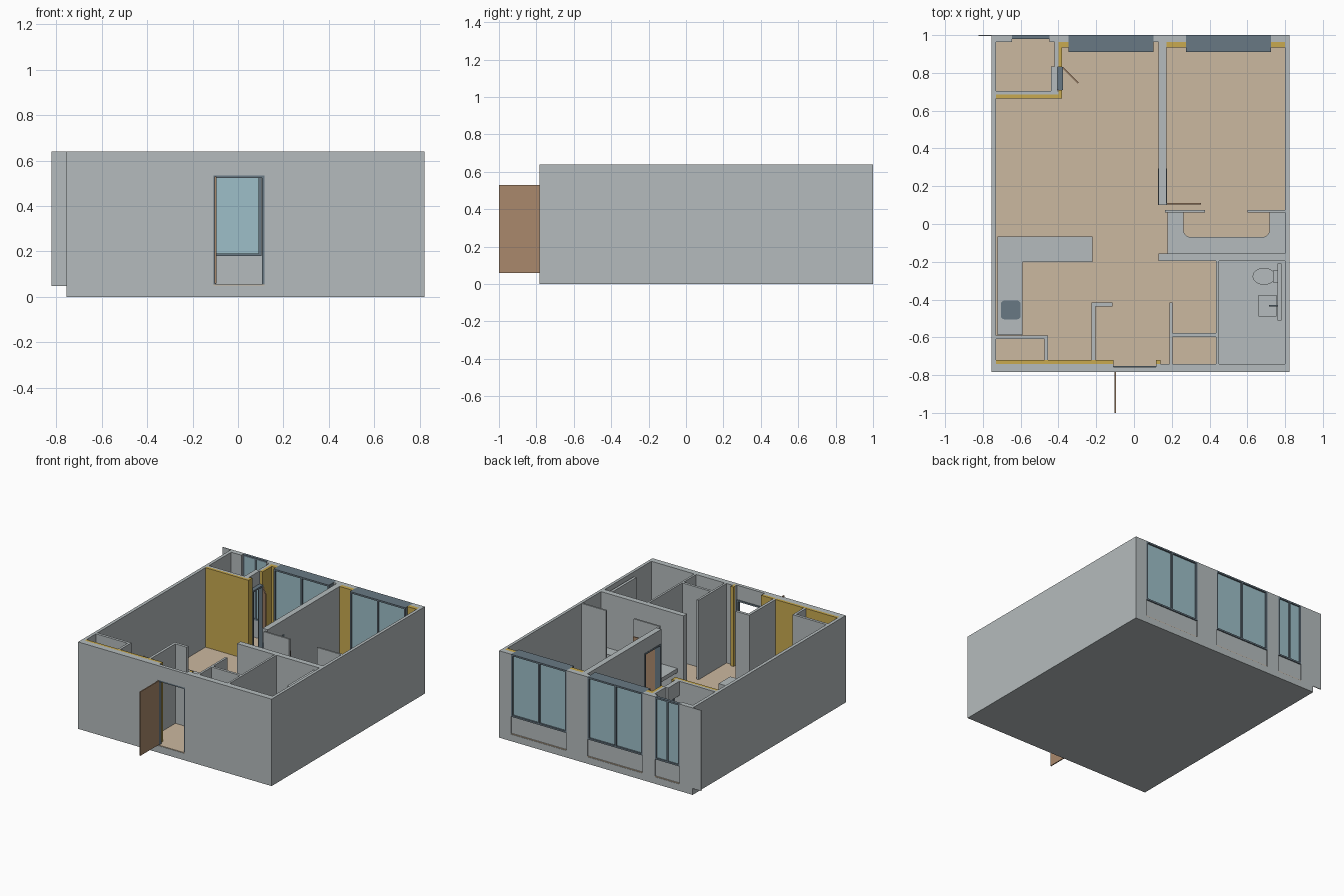
import bpy, bmesh
from math import cos, sin, pi, radians
from mathutils import Matrix

cube = bpy.data.objects.get("Cube")
if cube:
    bpy.data.objects.remove(cube, do_unlink=True)


def material(name, r, g, b):
    m = bpy.data.materials.new(name)
    m.use_nodes = True
    m.diffuse_color = (r, g, b, 1)
    m.node_tree.nodes["Principled BSDF"].inputs["Base Color"].default_value = (r, g, b, 1)
    return m


GREY = material("wall_grey", 0.46, 0.50, 0.51)
TAN = material("floor_tan", 0.60, 0.48, 0.35)
YELLOW = material("accent_yellow", 0.58, 0.40, 0.08)
SLATE = material("frame_slate", 0.14, 0.19, 0.23)
GLASS = material("glass_blue", 0.34, 0.52, 0.58)
BROWN = material("door_brown", 0.40, 0.25, 0.15)

# Shell limits
LEFT, RIGHT, FRONT, BACK = -0.754, 0.822, -0.783, 1.0
LEFT_IN, RIGHT_IN, FRONT_IN, BACK_IN = -0.73, 0.80, -0.74, 0.963
FLOOR, TOP, DOOR_TOP, SILL = 0.055, 0.64, 0.535, 0.18
COUNTER, DESK = 0.27, 0.24


def finish(name, bm, mat):
    bmesh.ops.recalc_face_normals(bm, faces=bm.faces)
    mesh = bpy.data.meshes.new(name)
    bm.to_mesh(mesh)
    bm.free()
    mesh.materials.append(mat)
    ob = bpy.data.objects.new(name, mesh)
    bpy.context.scene.collection.objects.link(ob)
    return ob


def box(name, x0, x1, y0, y1, z0=FLOOR, z1=TOP, mat=GREY):
    bm = bmesh.new()
    bmesh.ops.create_cube(bm, size=1)
    for v in bm.verts:
        v.co = ((x0 + x1) / 2 + v.co.x * (x1 - x0),
                (y0 + y1) / 2 + v.co.y * (y1 - y0),
                (z0 + z1) / 2 + v.co.z * (z1 - z0))
    return finish(name, bm, mat)


def arc(cx, cy, rx, ry, start, end, steps=8):
    angles = [radians(start + (end - start) * i / steps) for i in range(steps + 1)]
    return [(cx + rx * cos(a), cy + ry * sin(a)) for a in angles]


def prism(name, outline, z0, z1, mat=GREY):
    bm = bmesh.new()
    face = bm.faces.new([bm.verts.new((x, y, z0)) for x, y in outline])
    new = bmesh.ops.extrude_face_region(bm, geom=[face])["geom"]
    bmesh.ops.translate(bm, vec=(0, 0, z1 - z0),
                        verts=[g for g in new if isinstance(g, bmesh.types.BMVert)])
    return finish(name, bm, mat)


def frame(name, along, a0, a1, d0, d1, z0, z1, t=0.012, sill=False, mullion=False):
    """Rectangular frame running along x or y, with depth d0 to d1."""
    def bar(part, s0, s1, b0, b1):
        spans = (s0, s1, d0, d1) if along == "x" else (d0, d1, s0, s1)
        box(name + part, *spans, b0, b1, SLATE)
    bar("_start_jamb", a0, a0 + t, z0, z1)
    bar("_end_jamb", a1 - t, a1, z0, z1)
    bar("_head", a0, a1, z1 - t, z1)
    if sill:
        bar("_sill", a0, a1, z0, z0 + t)
    if mullion:
        mid = (a0 + a1) / 2
        bar("_mullion", mid - t / 2, mid + t / 2, z0, z1)


# Slab, floors and outer walls
box("base_slab", LEFT, RIGHT, FRONT, BACK, 0, 0.05)
box("main_floor", LEFT_IN, RIGHT_IN, FRONT + 0.002, BACK - 0.002, 0.05, FLOOR, TAN)
box("bathroom_floor", 0.45, RIGHT_IN, FRONT_IN, -0.196, FLOOR, FLOOR + 0.004)
box("left_outer_wall", LEFT, LEFT_IN, FRONT, BACK, 0)
box("right_outer_wall", RIGHT_IN, RIGHT, FRONT, BACK, 0)
DOOR_L, DOOR_R = -0.108, 0.117
box("front_wall_left", LEFT, DOOR_L, FRONT, FRONT_IN, 0)
box("front_wall_right", DOOR_R, RIGHT, FRONT, FRONT_IN, 0)
box("entry_lintel", DOOR_L, DOOR_R, FRONT, FRONT + 0.025, DOOR_TOP)
box("facade_fin", -0.822, LEFT, BACK - 0.005, BACK, 0.047)

# Back wall piers and windows
windows = [("balcony", -0.647, -0.447, 0.98),
           ("living", -0.347, 0.103, 0.91),
           ("bedroom", 0.275, 0.726, 0.91)]
edge = LEFT
for room, x0, x1, inner in windows:
    box(room + "_back_pier", edge, x0, BACK_IN, BACK, 0)
    box(room + "_parapet", x0, x1, max(inner, BACK_IN), BACK - 0.008, FLOOR, SILL)
    frame(room + "_window", "x", x0, x1, inner, BACK, SILL, TOP, sill=True, mullion=True)
    panes = [BACK - 0.012] if inner > BACK_IN else [BACK - 0.015, inner + 0.012]
    for y in panes:
        box(room + "_glass", x0 + 0.01, x1 - 0.01, y - 0.003, y + 0.003, SILL + 0.01, TOP - 0.01, GLASS)
    edge = x1
box("corner_back_pier", edge, RIGHT, BACK_IN, BACK, 0)

# Yellow wall linings
for part, x0, x1, y0, y1 in [
        ("front", LEFT_IN, DOOR_L - 0.005, FRONT_IN, -0.72),
        ("entry_left", -0.135, DOOR_L, -0.76, -0.72),
        ("entry_right", DOOR_R, 0.14, -0.76, -0.72),
        ("balcony", LEFT_IN, -0.38, 0.665, 0.685),
        ("balcony_corner", -0.40, -0.38, 0.665, 0.71),
        ("balcony_side", -0.40, -0.38, 0.83, BACK_IN),
        ("living_back", -0.38, -0.347, 0.935, BACK_IN),
        ("bedroom_back_left", 0.172, 0.275, 0.935, BACK_IN),
        ("bedroom_back_right", 0.726, RIGHT_IN, 0.935, BACK_IN)]:
    box(part + "_lining", x0, x1, y0, y1, mat=YELLOW)

# Balcony room
box("balcony_wall", LEFT_IN, -0.40, 0.685, 0.705)
box("balcony_side_wall", -0.42, -0.40, 0.83, BACK_IN)
box("balcony_lintel", -0.44, -0.405, 0.705, 0.835, DOOR_TOP)
frame("balcony_door_frame", "y", 0.71, 0.83, -0.405, -0.375, FLOOR, DOOR_TOP + 0.01)

# Bedroom partition with doorway
box("bedroom_partition", 0.13, 0.172, 0.295, BACK_IN)
box("bedroom_lintel", 0.13, 0.172, 0.10, 0.295, DOOR_TOP)
frame("bedroom_door_frame", "y", 0.10, 0.295, 0.128, 0.174, FLOOR, DOOR_TOP)

# Dressing area
box("dressing_screen_left", 0.165, 0.375, 0.06, 0.073)
box("dressing_screen_right", 0.60, RIGHT_IN, 0.06, 0.073)
box("dressing_back_wall", 0.13, RIGHT_IN, -0.196, -0.155)
outline = [(0.178, 0.06), (0.178, -0.155), (RIGHT_IN, -0.155), (RIGHT_IN, 0.06), (0.718, 0.06)]
outline += arc(0.678, -0.03, 0.04, 0.04, 0, -90) + arc(0.302, -0.03, 0.04, 0.04, -90, -180)
outline += [(0.262, 0.06)]
prism("u_shaped_desk", outline, DESK - 0.03, DESK)

# Store and bathroom walls
box("bathroom_wall", 0.435, 0.45, FRONT_IN, -0.196)
box("store_side_wall", 0.188, 0.204, FRONT_IN, -0.415)
box("store_cross_wall", 0.19, 0.44, -0.597, -0.578)

# Entry and pantry walls
box("entry_side_wall", -0.225, -0.205, FRONT_IN, -0.415)
box("entry_return_wall", -0.225, -0.113, -0.436, -0.415)
box("pantry_wall", LEFT_IN, -0.455, -0.61, -0.59)
box("pantry_side_wall", -0.473, -0.455, FRONT_IN, -0.59)

# Kitchen counter and sink
box("kitchen_counter", LEFT_IN + 0.008, -0.59, -0.588, -0.065, FLOOR, COUNTER)
box("kitchen_peninsula", -0.59, -0.22, -0.20, -0.065, FLOOR, COUNTER)
sink = []
for cx, cy, start in [(-0.62, -0.425, 0), (-0.685, -0.425, 90), (-0.685, -0.485, 180), (-0.62, -0.485, 270)]:
    sink += arc(cx, cy, 0.02, 0.02, start, start + 90, 4)
prism("kitchen_sink", sink, COUNTER - 0.01, COUNTER + 0.003, SLATE)

# Bathroom fittings


def oval(name, cx, cy, rx, ry, z0, z1):
    return prism(name, arc(cx, cy, rx, ry, 0, 348.75, 31), z0, z1)


box("service_panel", 0.76, 0.78, -0.51, -0.21, FLOOR, TOP - 0.02)
oval("toilet_pedestal", 0.70, -0.277, 0.045, 0.03, FLOOR, 0.12)
oval("toilet_bowl", 0.688, -0.277, 0.06, 0.045, 0.12, 0.15)
oval("toilet_lid", 0.688, -0.277, 0.042, 0.03, 0.15, 0.156)
box("toilet_back", 0.735, 0.76, -0.31, -0.245, 0.10, 0.16)
box("basin_counter", 0.66, 0.755, -0.49, -0.375, 0.21, 0.25)
oval("basin_bowl", 0.695, -0.433, 0.032, 0.045, 0.25, 0.256)
box("basin_tap", 0.715, 0.76, -0.437, -0.43, 0.27, 0.28, SLATE)

# Door leaves and entry frame
frame("entry_frame", "x", DOOR_L, DOOR_R, FRONT + 0.002, FRONT + 0.03, FLOOR, DOOR_TOP)


def leaf(name, x, y, length, angle):
    ob = box(name, 0, length, -0.004, 0.004, FLOOR + 0.005, DOOR_TOP - 0.005, BROWN)
    ob.data.transform(Matrix.Translation((x, y, 0)) @ Matrix.Rotation(radians(angle), 4, "Z"))


leaf("entry_door", -0.099, FRONT, 0.217, -90)
leaf("bedroom_door", 0.175, 0.108, 0.18, 0)
leaf("balcony_door", -0.378, 0.83, 0.118, -45)
